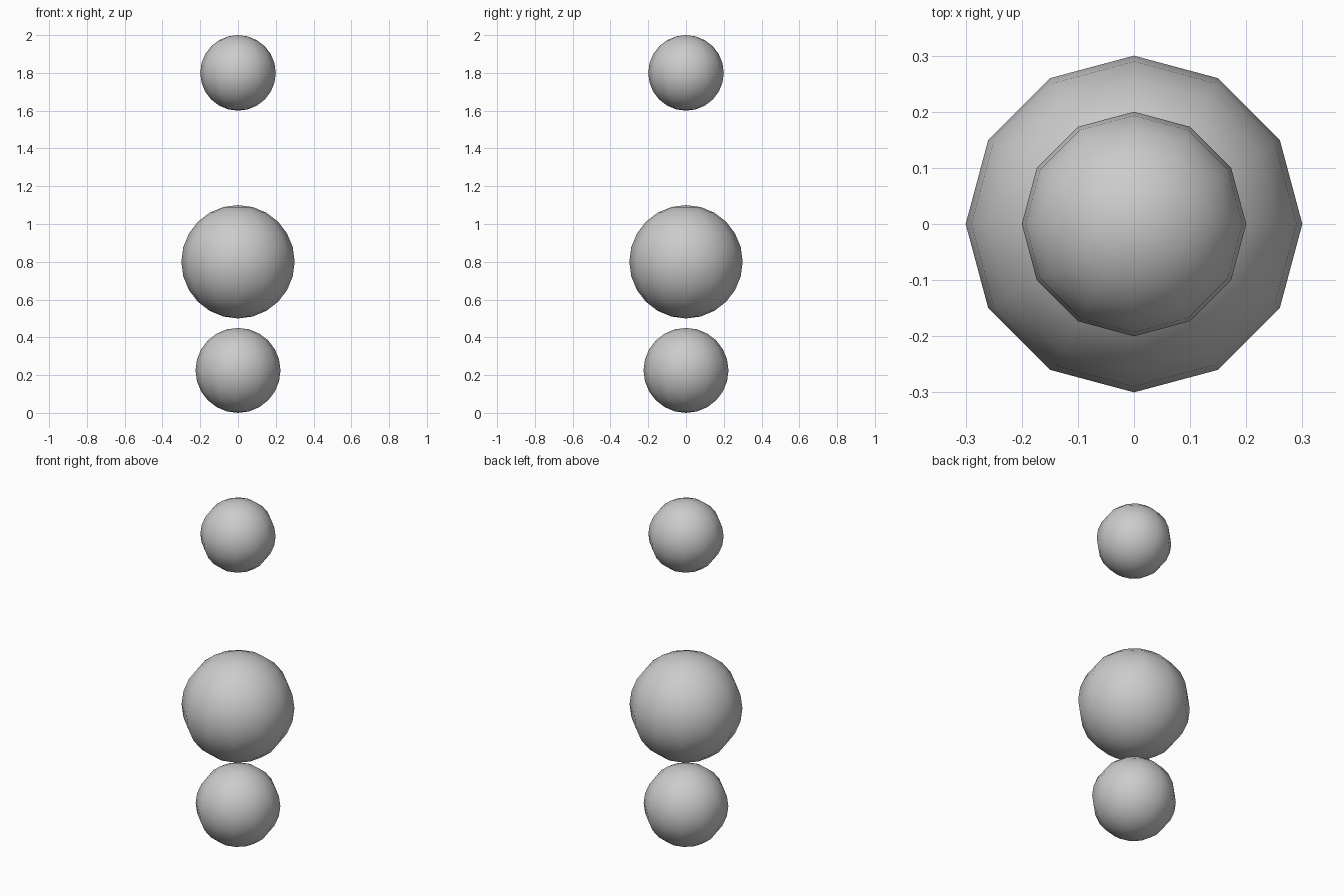
import bpy

if "Cube" in bpy.data.objects:
    bpy.data.objects.remove(bpy.data.objects["Cube"])


def ball(name, radius, z):
    # 12-sided smooth ball with its poles on the z axis
    bpy.ops.mesh.primitive_uv_sphere_add(segments=12, ring_count=12,
                                         radius=radius, location=(0, 0, z))
    obj = bpy.context.object
    obj.name = name
    bpy.ops.object.shade_smooth()
    return obj


# Three separate balls stacked along the vertical axis
for name, radius, z in (("lower_ball", 0.225, 0.225),
                        ("middle_ball", 0.30, 0.80),
                        ("upper_ball", 0.20, 1.80)):
    ball(name, radius, z)
